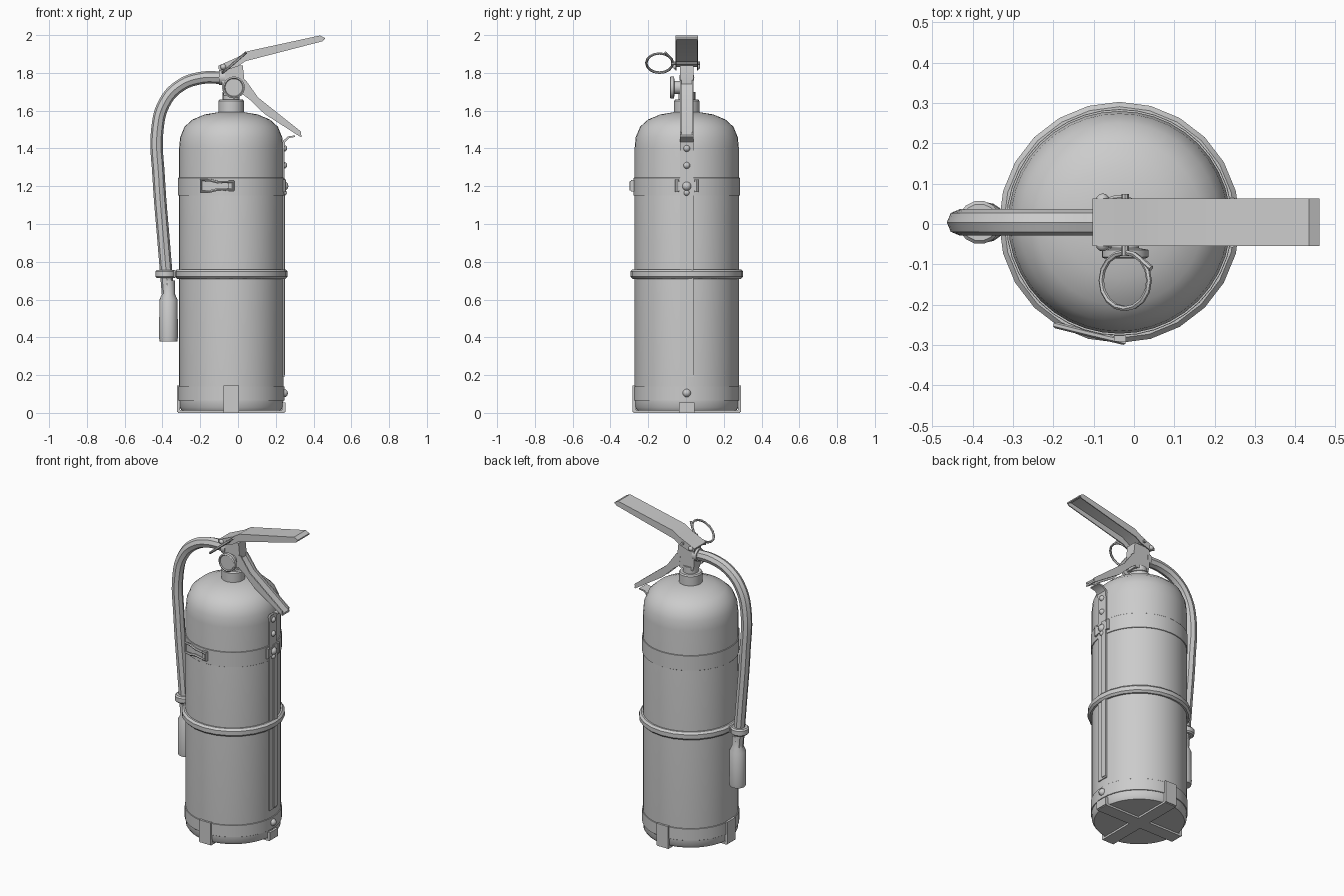
import bpy, bmesh, math
from mathutils import Vector, Matrix

cube = bpy.data.objects.get("Cube")
if cube:
    bpy.data.objects.remove(cube)

grey = bpy.data.materials.new("plain grey")
grey.use_nodes = True
grey.diffuse_color = (0.6, 0.6, 0.6, 1)
grey.node_tree.nodes["Principled BSDF"].inputs["Base Color"].default_value = (0.6, 0.6, 0.6, 1)

AXIS = Vector((-0.036, 0.004, 0))
Y = AXIS.y
parts = []


def finish(name, bm):
    bmesh.ops.recalc_face_normals(bm, faces=bm.faces)
    mesh = bpy.data.meshes.new(name)
    bm.to_mesh(mesh)
    bm.free()
    mesh.materials.append(grey)
    obj = bpy.data.objects.new(name, mesh)
    bpy.context.collection.objects.link(obj)
    parts.append(obj)
    return obj


def lathe(name, profile, origin=AXIS, direction=(0, 0, 1), sides=32, closed=False):
    """Spin (radius, height) points around an axis, capping open ends."""
    bm = bmesh.new()
    turn = Vector((0, 0, 1)).rotation_difference(Vector(direction)).to_matrix()
    rings = []
    for r, h in profile:
        rings.append([bm.verts.new(Vector(origin) + turn @ Vector(
            (r * math.cos(a), r * math.sin(a), h)))
            for a in (math.tau * i / sides for i in range(sides))])
    pairs = list(zip(rings, rings[1:]))
    if closed:
        pairs.append((rings[-1], rings[0]))
    else:
        bm.faces.new(rings[0])
        bm.faces.new(rings[-1])
    for low, high in pairs:
        for i in range(sides):
            j = (i + 1) % sides
            bm.faces.new((low[i], low[j], high[j], high[i]))
    return finish(name, bm)


def box(name, centre, size, spin=0):
    bm = bmesh.new()
    bmesh.ops.create_cube(bm, size=1, matrix=Matrix.Translation(centre)
                          @ Matrix.Rotation(spin, 4, 'Z') @ Matrix.Diagonal((*size, 1)))
    return finish(name, bm)


def slab(name, outline, y0, y1):
    """Extrude an (x, z) outline along y."""
    bm = bmesh.new()
    face = bm.faces.new([bm.verts.new((x, y0, z)) for x, z in outline])
    new = bmesh.ops.extrude_face_region(bm, geom=[face])["geom"]
    bmesh.ops.translate(bm, vec=(0, y1 - y0, 0),
                        verts=[v for v in new if isinstance(v, bmesh.types.BMVert)])
    return finish(name, bm)


def ribbon(name, path, thick, y0, y1):
    """A bent sheet following an (x, z) path, thickened downward."""
    lower = [(x, z - thick) for x, z in reversed(path)]
    return slab(name, path + lower, y0, y1)


def tube(name, points, radius, cyclic=False, smooth=True, res=2, matrix=None):
    curve = bpy.data.curves.new(name, 'CURVE')
    curve.dimensions = '3D'
    curve.bevel_depth = radius
    curve.bevel_resolution = res
    curve.resolution_u = 6
    curve.use_fill_caps = True
    spline = curve.splines.new('BEZIER' if smooth else 'POLY')
    store = spline.bezier_points if smooth else spline.points
    store.add(len(points) - 1)
    for p, co in zip(store, points):
        if smooth:
            p.co = co
            p.handle_left_type = p.handle_right_type = 'AUTO'
        else:
            p.co = (*co, 1)
    spline.use_cyclic_u = cyclic
    temp = bpy.data.objects.new(name, curve)
    bpy.context.collection.objects.link(temp)
    bpy.context.view_layer.update()
    bm = bmesh.new()
    mesh = temp.to_mesh()
    bm.from_mesh(mesh)
    temp.to_mesh_clear()
    bpy.data.objects.remove(temp)
    if matrix:
        bm.transform(matrix)
    return finish(name, bm)


def hoop(name, r_in, r_out, z0, z1, origin=AXIS, sides=32, edge=0.003):
    return lathe(name, [(r_in, z0), (r_out - edge, z0), (r_out, z0 + edge),
                        (r_out, z1 - edge), (r_out - edge, z1), (r_in, z1)],
                 origin, sides=sides, closed=True)


def rivet(name, x, y, z, r=0.018, direction=(1, 0, 0)):
    return lathe(name, [(r, 0), (r * 0.9, r * 0.4), (r * 0.5, r * 0.8), (r * 0.1, r * 0.9)],
                 (x, y, z), direction, sides=12)


# Cylinder, shoulder and neck
lathe("tank", [(0.262, 0.012), (0.274, 0.03), (0.276, 0.07), (0.276, 1.4), (0.27, 1.46),
               (0.247, 1.515), (0.205, 1.553), (0.14, 1.58), (0.068, 1.592)], sides=40)
lathe("neck_collar", [(0.068, 1.58), (0.068, 1.65), (0.062, 1.658)], sides=24)
lathe("valve_stem", [(0.045, 1.65), (0.045, 1.7)], sides=20)

# Bands around the tank
hoop("upper_band", 0.27, 0.281, 1.15, 1.245, sides=40, edge=0.001)
hoop("base_band", 0.27, 0.281, 0.065, 0.14, sides=40, edge=0.001)
hoop("middle_ring", 0.27, 0.299, 0.71, 0.76, sides=24, edge=0.012)

# Cross straps underneath with four upturned clips
for k in range(4):
    a = k * math.pi / 2
    out = Vector((math.cos(a), math.sin(a), 0))
    tall = 0.05 if k == 0 else 0.14
    box("base_clip", AXIS + out * 0.279 + Vector((0, 0, 0.005 + tall / 2)),
        (0.018, 0.082, tall), a)
    if k < 2:
        box("cross_strap", AXIS + Vector((0, 0, 0.007)), (0.565, 0.082, 0.014), a)

# Side mounting strip with hook and rivets
box("mounting_strip", (0.236, Y, 0.8), (0.018, 0.07, 1.22))
box("strip_rib", (0.243, Y + 0.018, 0.72), (0.014, 0.036, 1.04))
slab("strip_hook", [(0.227, 1.39), (0.245, 1.39), (0.25, 1.435), (0.27, 1.455), (0.303, 1.461),
                    (0.303, 1.469), (0.265, 1.464), (0.238, 1.44)], Y - 0.035, Y + 0.035)
for z, r in ((1.4, 0.018), (1.31, 0.018), (1.2, 0.025), (1.165, 0.016), (0.105, 0.022)):
    rivet("strip_rivet", 0.244, Y, z, r)
box("strip_bracket", (0.24, Y, 1.2), (0.02, 0.11, 0.05))
for side in (-1, 1):
    tube("bracket_bar", [(0.243, Y + side * 0.052, 1.17), (0.243, Y + side * 0.052, 1.235)],
         0.011, smooth=False)

# Front wire buckle, leaning along the tank
buckle = [(-0.195, 1.172), (-0.195, 1.232), (-0.15, 1.232), (-0.11, 1.222), (-0.025, 1.222),
          (-0.025, 1.182), (-0.11, 1.182), (-0.15, 1.172)]
tube("band_buckle", [(x, -0.292 + 0.25 * max(0, -0.03 - x), z) for x, z in buckle],
     0.008, cyclic=True, smooth=False, res=1)
box("buckle_plate", (-0.035, -0.281, 1.202), (0.03, 0.02, 0.06))

# Valve body and gauge
slab("valve_body", [(-0.075, 1.68), (0.02, 1.68), (0.035, 1.75), (0.025, 1.84),
                    (-0.085, 1.835), (-0.085, 1.72)], Y - 0.035, Y + 0.035)
lathe("gauge", [(0.035, 0), (0.035, 0.03), (0.058, 0.034), (0.058, 0.052), (0.05, 0.056),
                (0.046, 0.05)], (-0.022, -0.03, 1.723), (0, -1, 0), sides=24)
lathe("valve_port", [(0.04, 0), (0.04, 0.03)], (-0.07, Y, 1.775), (-1, 0, 0), sides=16)

# Squeeze lever: top sheet with side flanges
top_edge = [(-0.103, 1.838), (0, 1.884), (0.048, 1.914), (0.434, 1.998), (0.46, 1.985)]
ribbon("lever_top", top_edge, 0.008, Y - 0.059, Y + 0.059)
flange = top_edge + [(0.45, 1.968), (0.04, 1.862), (0, 1.835), (-0.07, 1.812), (-0.103, 1.82)]
for y in (Y - 0.059, Y + 0.053):
    slab("lever_flange", flange, y, y + 0.006)

# Carry handle: sloping sheet with side flanges
ribbon("handle_sheet", [(0.02, 1.76), (0.09, 1.665), (0.335, 1.472)], 0.012,
       Y - 0.036, Y + 0.036)
for y in (Y - 0.036, Y + 0.028):
    slab("handle_flange", [(0.01, 1.77), (0.042, 1.76), (0.106, 1.67), (0.335, 1.488),
                           (0.332, 1.46), (0.14, 1.583), (0.06, 1.66), (0.02, 1.69)],
         y, y + 0.008)

# Pivot rivets, safety pin and pull ring
for side in (-1, 1):
    rivet("lever_pivot", -0.078, Y + side * 0.057, 1.832, 0.016, (0, side, 0))
tube("safety_pin", [(-0.022, -0.08, 1.852), (-0.022, 0.075, 1.852)], 0.009, smooth=False)
lean = Vector((0.76, 0, 0.65))
centre = Vector((-0.022, -0.14, 1.852))
ring = [centre + lean * 0.078 * math.cos(a) + Vector((0, 0.07 * math.sin(a), 0))
        for a in (math.tau * i / 16 for i in range(16))]
tube("pull_ring", ring, 0.007, cyclic=True, smooth=False, res=1)
tube("ring_tail", [ring[2], centre + lean * 0.085 + Vector((0, 0.03, 0))], 0.007,
     smooth=False, res=1)

# Hose, nozzle and hose clip
hose = [(-0.08, 1.775), (-0.2, 1.772), (-0.31, 1.73), (-0.39, 1.64), (-0.427, 1.5),
        (-0.42, 1.25), (-0.393, 0.9), (-0.368, 0.6)]
tube("hose", [(x, Y, z) for x, z in hose], 0.033)
lathe("nozzle", [(0.047, 0.378), (0.05, 0.4), (0.048, 0.6), (0.034, 0.63), (0.034, 0.7)],
      (-0.368, Y, 0), sides=16)
hoop("hose_clip", 0.03, 0.054, 0.713, 0.757, (-0.383, Y, 0), sides=14, edge=0.008)
box("clip_link", (-0.335, Y, 0.735), (0.03, 0.06, 0.036))

# Smooth shading with sharp edges kept
bpy.ops.object.select_all(action='DESELECT')
for obj in parts:
    obj.select_set(True)
bpy.context.view_layer.objects.active = parts[0]
bpy.ops.object.shade_smooth_by_angle(angle=math.radians(35))
